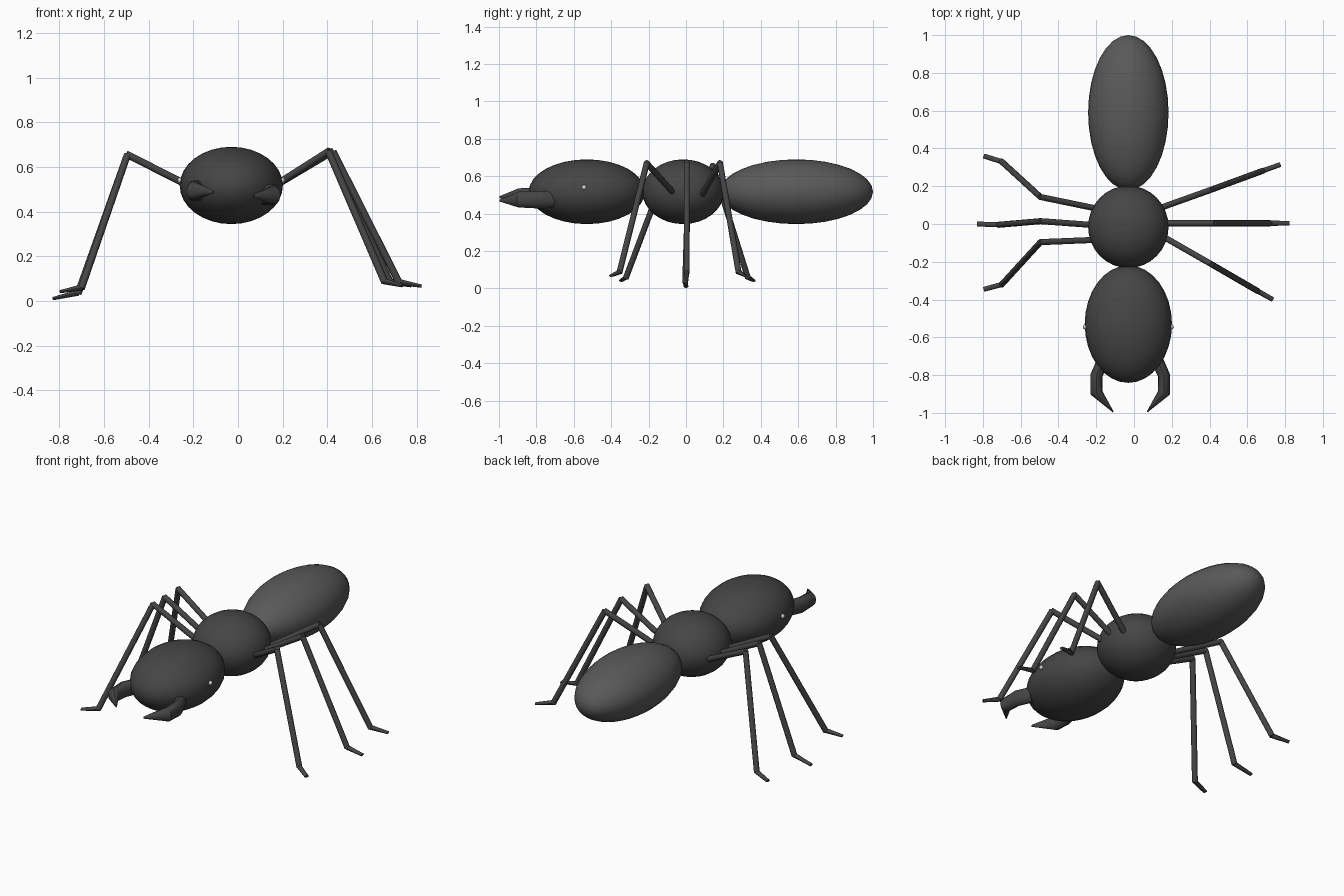
import bpy, bmesh, math
from mathutils import Vector

if "Cube" in bpy.data.objects:
    bpy.data.objects.remove(bpy.data.objects["Cube"])


def material(name, v):
    m = bpy.data.materials.new(name)
    m.diffuse_color = (v, v, v, 1)
    m.use_nodes = True
    m.node_tree.nodes["Principled BSDF"].inputs["Base Color"].default_value = m.diffuse_color
    return m


DARK = material("dark_shell", 0.06)
GREY = material("grey_shell", 0.10)
PALE = material("pale_eye", 0.65)
CX = -0.03  # body axis


def ellipsoid(name, loc, radii, mat, seg=32, rings=16):
    bpy.ops.mesh.primitive_uv_sphere_add(segments=seg, ring_count=rings, radius=1, location=loc)
    o = bpy.context.object
    o.name = name
    o.scale = radii
    bpy.ops.object.transform_apply(location=False, rotation=False, scale=True)
    bpy.ops.object.shade_smooth()
    o.data.materials.append(mat)
    return o


def tube(name, rings, mat, sides=12):
    """Loft capped rings: (centre, plane normal, side radius, other radius)."""
    bm = bmesh.new()
    loops = []
    for c, n, ra, rb in rings:
        n = Vector(n).normalized()
        ref = Vector((0, 0, 1)) if abs(n.z) < 0.99 else Vector((0, 1, 0))
        if abs(n.z) >= 0.99:
            u, w = Vector((0, 1, 0)), Vector((1, 0, 0))
        else:
            u = ref.cross(n).normalized()
            w = n.cross(u)
        loops.append([bm.verts.new(Vector(c) + u * ra * math.cos(2 * math.pi * i / sides)
                                   + w * rb * math.sin(2 * math.pi * i / sides))
                      for i in range(sides)])
    for a, b in zip(loops, loops[1:]):
        for i in range(sides):
            j = (i + 1) % sides
            bm.faces.new((a[i], a[j], b[j], b[i]))
    bm.faces.new(loops[0][::-1])
    bm.faces.new(loops[-1])
    bmesh.ops.recalc_face_normals(bm, faces=bm.faces)
    me = bpy.data.meshes.new(name)
    bm.to_mesh(me)
    bm.free()
    o = bpy.data.objects.new(name, me)
    bpy.context.collection.objects.link(o)
    me.materials.append(mat)
    bpy.ops.object.select_all(action='DESELECT')
    o.select_set(True)
    bpy.context.view_layer.objects.active = o
    bpy.ops.object.shade_smooth_by_angle(angle=math.radians(35))
    return o


def leg(name, pts, r=0.016):
    # segments share the knee and ankle positions
    p = [Vector(q) for q in pts]
    for part, a, b, k in (("thigh", p[0], p[1], 1), ("shin", p[1], p[2], 1), ("foot", p[2], p[3], 0.85)):
        d = (b - a).normalized()
        if part == "foot":
            # foot thins out vertically towards its tip
            tube(f"{name}_{part}", [(a, d, r * k, r * k), (b, d, r * 0.8, r * 0.45)], DARK)
        else:
            tube(f"{name}_{part}", [(a, d, r, r), (b + d * 0.005, d, r, r)], DARK)


# body
ellipsoid("head", (CX, -0.53, 0.517), (0.231, 0.311, 0.173), DARK)
ellipsoid("thorax", (CX, -0.015, 0.517), (0.213, 0.218, 0.173), DARK)
ellipsoid("abdomen", (CX, 0.59, 0.517), (0.213, 0.41, 0.173), GREY)

# eyes
for side, s in (("left", -1), ("right", 1)):
    ellipsoid(f"{side}_eye", (CX + s * 0.228, -0.545, 0.54), (0.013,) * 3, PALE, 16, 8)

# legs: hip, knee, ankle, tip
legs = {
    "left_back_leg": ((-0.18, 0.078, 0.495), (-0.495, 0.143, 0.655), (-0.70, 0.33, 0.06), (-0.795, 0.36, 0.042)),
    "left_middle_leg": ((-0.18, -0.008, 0.495), (-0.495, 0.015, 0.655), (-0.715, -0.004, 0.037), (-0.83, 0.0, 0.01)),
    "left_front_leg": ((-0.18, -0.083, 0.495), (-0.495, -0.096, 0.655), (-0.70, -0.32, 0.06), (-0.795, -0.346, 0.042)),
    "right_back_leg": ((0.13, 0.082, 0.495), (0.41, 0.182, 0.67), (0.68, 0.281, 0.088), (0.775, 0.315, 0.068)),
    "right_middle_leg": ((0.13, 0.004, 0.495), (0.425, 0.004, 0.67), (0.72, 0.004, 0.085), (0.822, 0.004, 0.066)),
    "right_front_leg": ((0.13, -0.053, 0.495), (0.405, -0.21, 0.67), (0.655, -0.355, 0.088), (0.735, -0.40, 0.068)),
}
for name, pts in legs.items():
    leg(name, pts)

# curved jaws, mirrored about the head axis
for side, s, z in (("left", -1, 0.493), ("right", 1, 0.475)):
    def P(x, y, dz=0):
        return (-0.02 + s * x, y, z + dz)
    tube(f"{side}_jaw", [
        (P(0.14, -0.715), (s * 0.5, -1, 0), 0.033, 0.046),
        (P(0.178, -0.80), (s * 0.2, -1, 0), 0.032, 0.047),
        (P(0.178, -0.895), (-s * 0.25, -1, 0), 0.033, 0.042),
        (P(0.09, -0.995, -0.005), (-s * 0.8, -1, 0), 0.003, 0.006),
    ], DARK)
